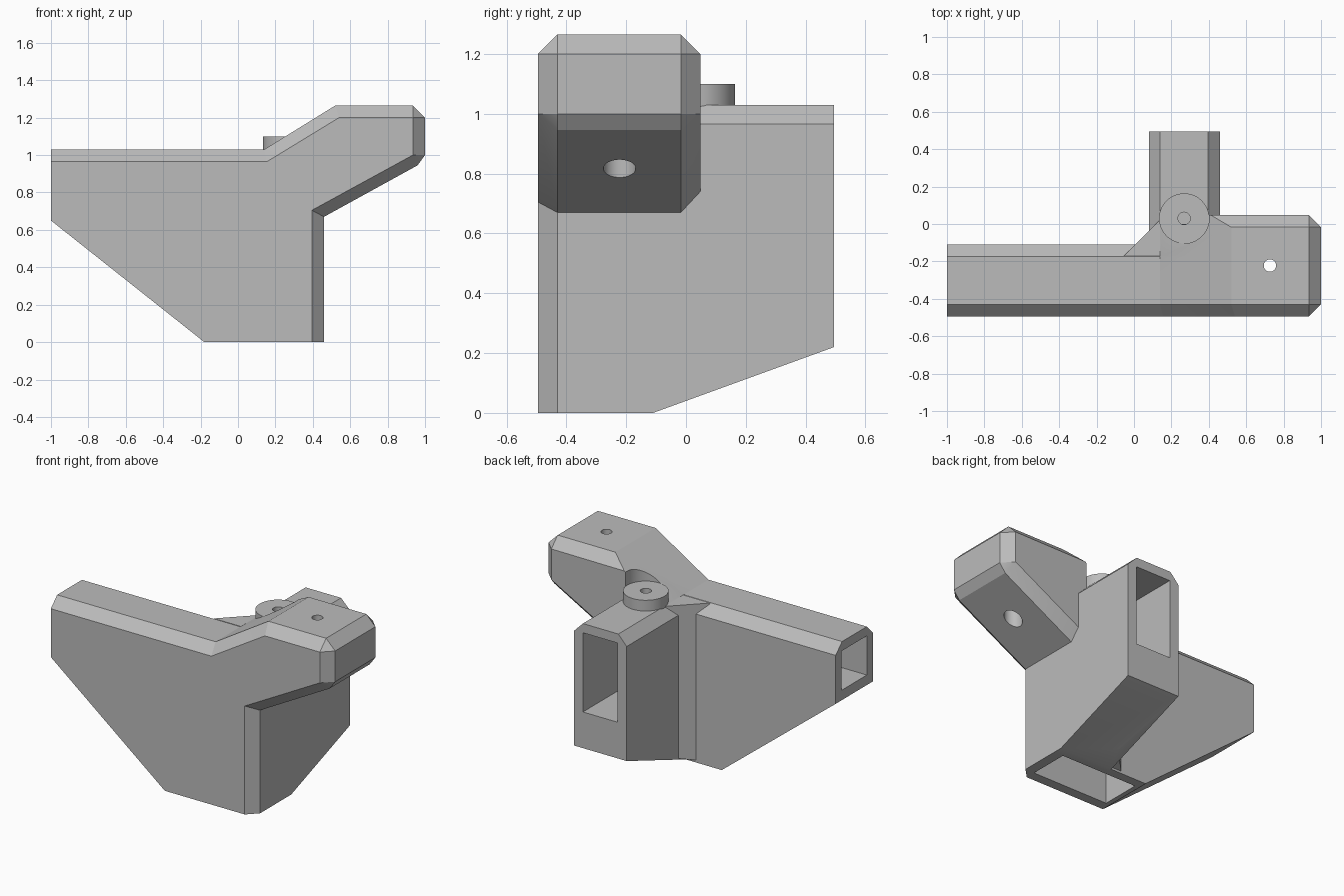
import bpy, bmesh

if "Cube" in bpy.data.objects:
    bpy.data.objects.remove(bpy.data.objects["Cube"], do_unlink=True)

grey = bpy.data.materials.new("plain_grey")
grey.use_nodes = True
colour = (0.5, 0.5, 0.5, 1)
grey.diffuse_color = colour
grey.node_tree.nodes["Principled BSDF"].inputs["Base Color"].default_value = colour


def make_object(name, bm):
    bmesh.ops.remove_doubles(bm, verts=bm.verts, dist=1e-5)
    bmesh.ops.recalc_face_normals(bm, faces=bm.faces)
    mesh = bpy.data.meshes.new(name)
    bm.to_mesh(mesh)
    bm.free()
    mesh.materials.append(grey)
    obj = bpy.data.objects.new(name, mesh)
    bpy.context.collection.objects.link(obj)
    return obj


def loft(name, sections):
    """Skin matching rings of 3D points and cap both ends."""
    bm = bmesh.new()
    rings = [[bm.verts.new(p) for p in ring] for ring in sections]
    for a, b in zip(rings, rings[1:]):
        for i in range(len(a)):
            j = (i + 1) % len(a)
            bm.faces.new((a[i], a[j], b[j], b[i]))
    bm.faces.new(rings[0])
    bm.faces.new(rings[-1])
    bmesh.ops.triangulate(bm, faces=[f for f in bm.faces if len(f.verts) == 4])
    obj = make_object(name, bm)
    return obj


def at_y(profile, y):
    return [(x, y, z) for x, z in profile]


def box(name, x, y, z):
    ring = [(x[0], y[0]), (x[1], y[0]), (x[1], y[1]), (x[0], y[1])]
    return loft(name, [[(px, py, h) for px, py in ring] for h in z])


def cylinder(name, x, y, r, z0, z1):
    bm = bmesh.new()
    bmesh.ops.create_cone(bm, cap_ends=True, segments=48, radius1=r, radius2=r, depth=z1 - z0)
    bmesh.ops.translate(bm, verts=bm.verts, vec=(x, y, (z0 + z1) / 2))
    return make_object(name, bm)


def combine(target, tool, operation):
    mod = target.modifiers.new(tool.name, 'BOOLEAN')
    mod.operation, mod.solver, mod.object = operation, 'EXACT', tool
    bpy.context.view_layer.objects.active = target
    bpy.ops.object.modifier_apply(modifier=mod.name)
    bpy.data.objects.remove(tool, do_unlink=True)


FRONT, BACK, TOP, C = -0.495, 0.495, 1.03, 0.065
SIDE_BACK, ARM_BACK = -0.11, 0.048

# Main web and side arm, bevelled on the front and top back edges
outer = [(-1, .65), (-.18, 0), (.46, 0), (.46, .67), (.96, .945), (1, 1), (1, 1.2),
         (.935, 1.265), (.52, 1.265), (.14, TOP), (-1, TOP)]
inset = [(-1, .65), (-.18, 0), (.395, 0), (.395, .705), (.935, 1), (.935, 1), (.935, 1.2),
         (.935, 1.2), (.54, 1.2), (.155, TOP - C), (-1, TOP - C)]
rear = [(-1, .65), (-.18, 0), (.46, 0)] + inset[3:]
body = loft("bracket_body", [at_y(inset, FRONT), at_y(outer, FRONT + C),
                             at_y(outer, SIDE_BACK - C), at_y(rear, SIDE_BACK)])

# Raised arm, bevelled round its tip
arm = [(.14, .9), (.3, .75), (.46, .67)] + outer[4:10]
arm_rear = [(.14, .9), (.3, .75), (.46, .74), (.935, 1), (.935, 1), (.935, 1.2),
            (.935, 1.2), (.41, 1.197), (.14, TOP)]
raised = loft("raised_arm", [at_y(arm, -.3), at_y(arm, ARM_BACK - C), at_y(arm_rear, ARM_BACK)])


# Back arm with a sloping underside
def back_section(y, low):
    return at_y([(.08, low), (.46, low), (.46, TOP - C), (.395, TOP),
                 (.14, TOP), (.08, TOP - C)], y)


back = loft("back_arm", [back_section(-.3, 0), back_section(SIDE_BACK, 0), back_section(BACK, .22)])

# Diagonal web in the inner corner
corner = [(-.055, -.17), (.14, .025), (.14, -.17)]
web = loft("corner_web", [[(x, y, 0 if y < 0 else .049) for x, y in corner],
                          [(x, y, TOP) for x, y in corner]])

for part in (raised, back, web):
    combine(body, part, 'UNION')

# Pivot disc in its round seat
PX, PY, PR = .268, .03, .134
combine(body, cylinder("seat_cutter", PX, PY, PR, 1.08, 1.5), 'DIFFERENCE')
combine(body, cylinder("pivot_disc", PX, PY, PR, .99, 1.1), 'UNION')

# Sockets, pivot hole and stepped bolt hole
cutters = [
    box("back_socket", (.145, .395), (0, .6), (.455, .97)),
    box("side_socket", (-1.1, -.5), (-.43, -.17), (.715, .97)),
    box("bottom_socket", (-.15, .395), (-.43, -.17), (-.1, .4)),
    cylinder("pivot_hole", PX, PY, .033, .9, 1.2),
    cylinder("bolt_hole", .727, -.222, .033, .6, 1.4),
    cylinder("bolt_recess", .727, -.222, .054, .6, 1.1),
]
for cutter in cutters:
    combine(body, cutter, 'DIFFERENCE')

bpy.ops.object.select_all(action='DESELECT')
body.select_set(True)
bpy.context.view_layer.objects.active = body
bpy.ops.object.shade_smooth_by_angle(angle=0.35)
